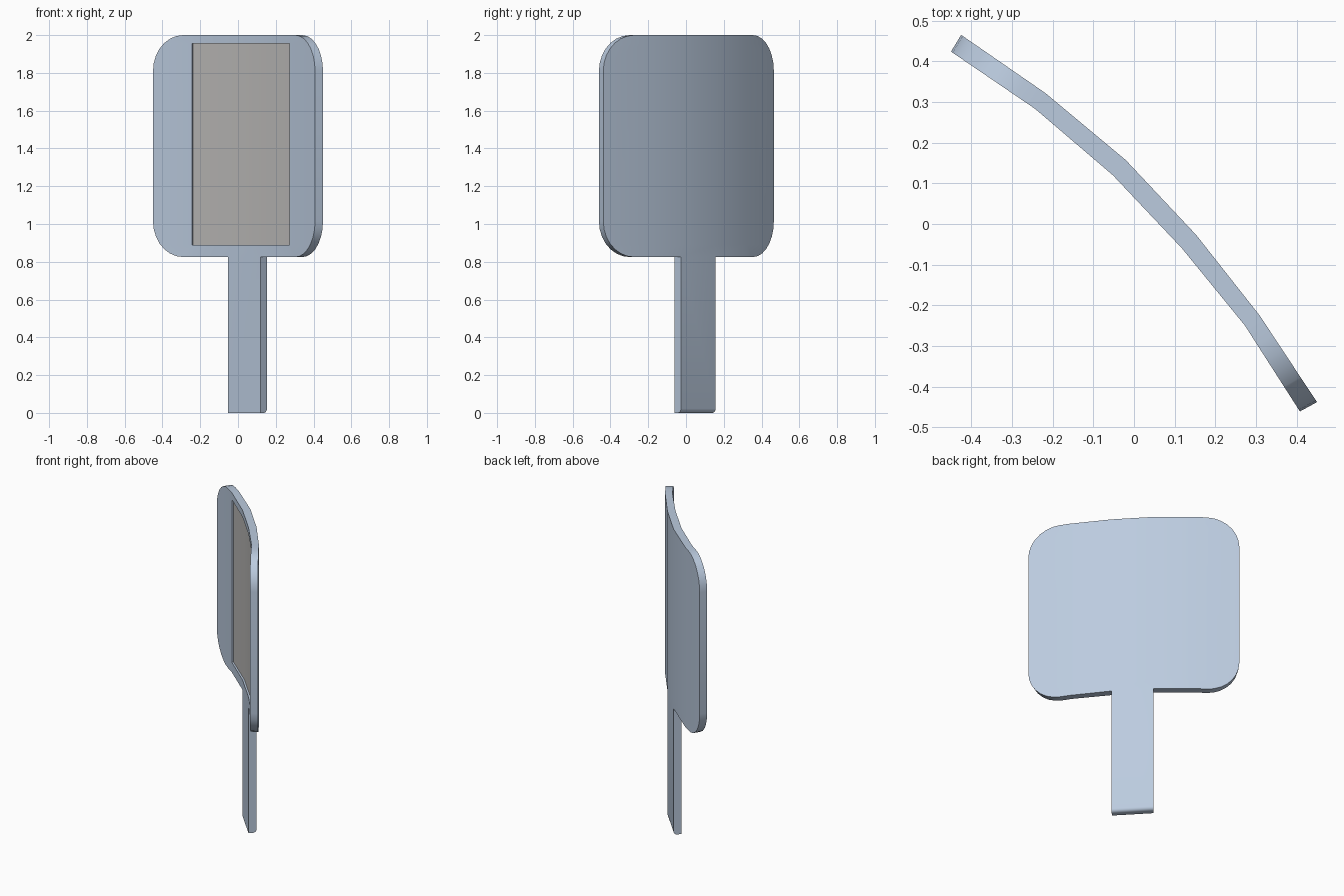
import bpy, bmesh, math
from mathutils import Vector

if "Cube" in bpy.data.objects:
    bpy.data.objects.remove(bpy.data.objects["Cube"])

# Plan of the bent sheet: front (concave) and back (convex) polylines
FRONT = [(-0.45, 0.424), (-0.243, 0.283), (-0.052, 0.12), (0.118, -0.06), (0.273, -0.25), (0.408, -0.461)]
BACK = [(-0.425, 0.465), (-0.218, 0.322), (-0.02, 0.157), (0.153, -0.027), (0.309, -0.225), (0.45, -0.438)]
Z_LOW, Z_TOP = 0.825, 2.0
SCREEN_LOW, SCREEN_TOP = 0.89, 1.955


def place(p):
    """Map (segment position, depth 0..1, height) onto the bent sheet."""
    i = max(0, min(int(p.x), 4))
    f = p.x - i
    a = Vector(FRONT[i]).lerp(Vector(FRONT[i + 1]), f)
    b = Vector(BACK[i]).lerp(Vector(BACK[i + 1]), f)
    c = a.lerp(b, p.y)
    return Vector((c.x, c.y, p.z))


def thicken(bm, faces, depth, keep):
    """Extrude faces to an absolute depth; optionally drop the originals."""
    res = bmesh.ops.extrude_face_region(bm, geom=faces, use_keep_orig=True)
    for v in res["geom"]:
        if isinstance(v, bmesh.types.BMVert):
            v.co.y = depth
    if not keep:
        bmesh.ops.delete(bm, geom=faces, context='FACES')


def cut(bm, co, no):
    bmesh.ops.bisect_plane(bm, geom=bm.verts[:] + bm.edges[:] + bm.faces[:],
                           dist=1e-5, plane_co=co, plane_no=no)


def finish(bm, name, color):
    bmesh.ops.recalc_face_normals(bm, faces=bm.faces[:])
    mesh = bpy.data.meshes.new(name)
    bm.to_mesh(mesh)
    bm.free()
    obj = bpy.data.objects.new(name, mesh)
    bpy.context.collection.objects.link(obj)
    mat = bpy.data.materials.new(name + "_colour")
    mat.diffuse_color = (*color, 1)
    mat.use_nodes = True
    mat.node_tree.nodes["Principled BSDF"].inputs["Base Color"].default_value = mat.diffuse_color
    mesh.materials.append(mat)
    bpy.ops.object.select_all(action='DESELECT')
    obj.select_set(True)
    bpy.context.view_layer.objects.active = obj
    bpy.ops.object.shade_smooth_by_angle(angle=math.radians(30))


# Rounded head outline, split at every bend and around the recess
bm = bmesh.new()
RU, RZ, N = 0.77, 0.19, 7
outline = []
for cu, cz, start in ((5 - RU, Z_TOP - RZ, 0), (RU, Z_TOP - RZ, 90),
                      (RU, Z_LOW + RZ, 180), (5 - RU, Z_LOW + RZ, 270)):
    for k in range(N + 1):
        a = math.radians(start + 90 * k / N)
        outline.append(bm.verts.new((cu + RU * math.cos(a), 0, cz + RZ * math.sin(a))))
bm.faces.new(outline)
for u in range(1, 5):
    cut(bm, (u, 0, 0), (1, 0, 0))
for z in (SCREEN_LOW, SCREEN_TOP):
    cut(bm, (0, 0, z), (0, 0, 1))

# Handle drawn down from the middle segment
grip = [e for e in bm.edges if all(abs(v.co.z - Z_LOW) < 1e-4 and 1.99 < v.co.x < 3.01 for v in e.verts)]
for g in bmesh.ops.extrude_edge_only(bm, edges=grip)["geom"]:
    if isinstance(g, bmesh.types.BMVert):
        g.co.z = 0

# Thickness, then the screen recess
thicken(bm, bm.faces[:], 1.0, True)
recess = []
for f in bm.faces:
    c = f.calc_center_median()
    if c.y < 0.01 and 1 < c.x < 4 and SCREEN_LOW < c.z < SCREEN_TOP:
        recess.append(f)
thicken(bm, recess, 0.5, False)

# Rounded lower back edge of the handle
toe = [e for e in bm.edges if all(v.co.z < 1e-4 and v.co.y > 0.99 for v in e.verts)]
for v in bm.verts:
    v.co = place(v.co)
bmesh.ops.bevel(bm, geom=toe, offset=0.022, segments=4, profile=0.5, affect='EDGES')
finish(bm, "paddle_body", (0.50, 0.60, 0.74))

# Screen sitting just below the rim of the recess
bm = bmesh.new()
rows = [[bm.verts.new((u, 0.24, z)) for u in range(1, 5)] for z in (SCREEN_LOW, SCREEN_TOP)]
faces = [bm.faces.new((rows[0][i], rows[0][i + 1], rows[1][i + 1], rows[1][i])) for i in range(3)]
thicken(bm, faces, 0.5, True)
for v in bm.verts:
    v.co = place(v.co)
finish(bm, "screen", (0.52, 0.51, 0.50))
